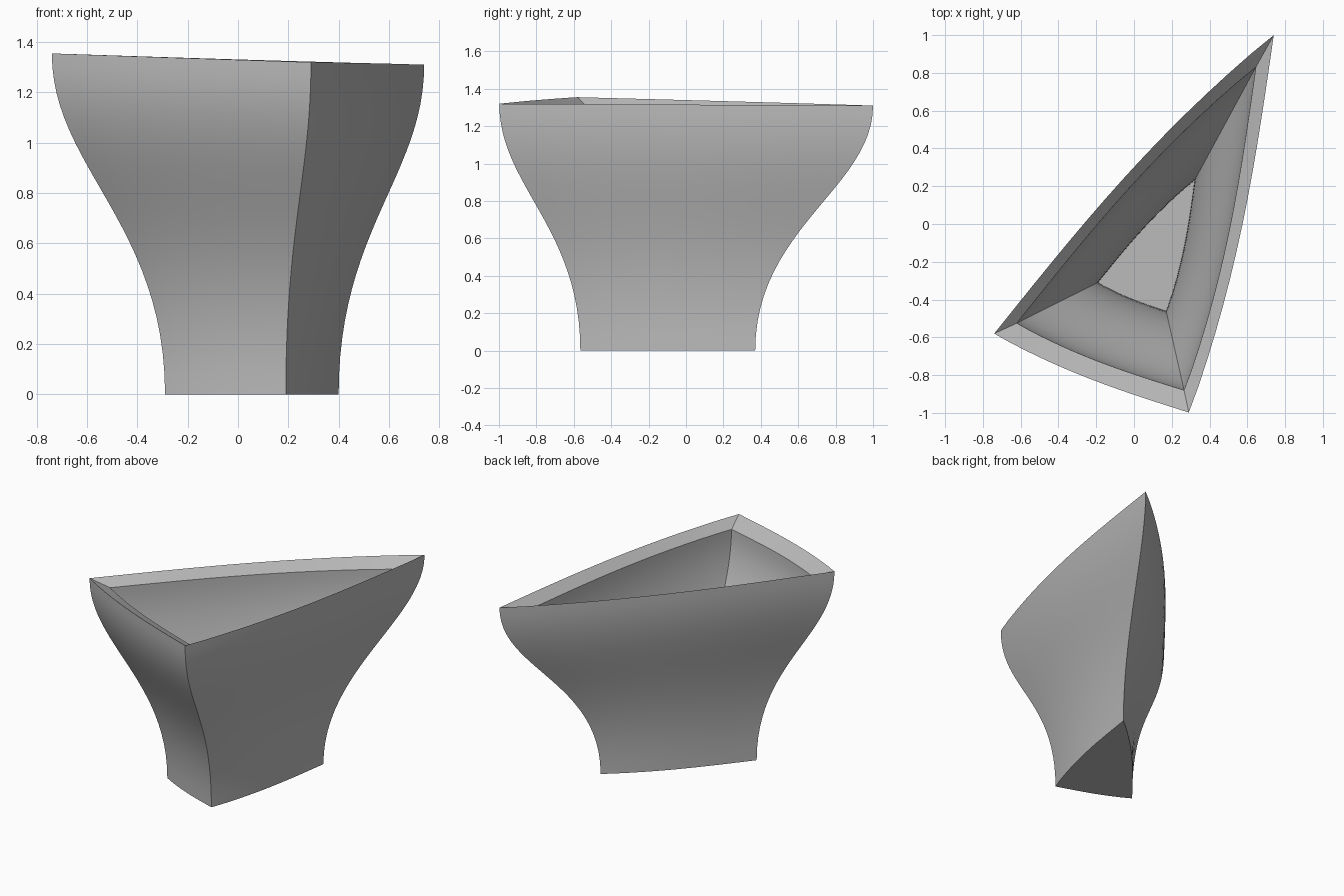
import bpy, bmesh, math
from mathutils import Vector

cube = bpy.data.objects.get("Cube")
if cube:
    bpy.data.objects.remove(cube, do_unlink=True)

SIDE = 14      # segments along each of the three sides
LEVELS = 24    # segments up the wall
BULGE = 0.029  # outward bow of a side, relative to its length

# Corner points: foot and rim triangles, outside and inside
OUTER_FOOT = [(-0.29, -0.365, 0), (0.19, -0.565, 0), (0.40, 0.37, 0)]
OUTER_RIM = [(-0.74, -0.58, 1.355), (0.29, -0.998, 1.32), (0.74, 1.0, 1.31)]
INNER_FOOT = [(-0.19, -0.31, 0.09), (0.17, -0.46, 0.09), (0.32, 0.23, 0.09)]
INNER_RIM = [(-0.62, -0.525, 1.30), (0.265, -0.88, 1.265), (0.645, 0.83, 1.25)]


def flare(low, high, s):
    """Point on an S-shaped wall profile, vertical at foot and rim."""
    low, high = Vector(low), Vector(high)
    out = s * s * (3 - 2 * s)
    rise = 1.5 * s * (1 - s) ** 2 + 2 * s * s * (1 - s) + s ** 3
    p = low.lerp(high, out)
    p.z = low.z + (high.z - low.z) * rise
    return p


def ring(bm, corners):
    """Triangle loop whose sides bow gently outward."""
    verts = []
    for i in range(3):
        a, b = corners[i], corners[(i + 1) % 3]
        d = b - a
        outward = Vector((d.y, -d.x, 0))
        for k in range(SIDE):
            t = k / SIDE
            bow = BULGE * math.sin(math.pi * t ** 0.85)
            verts.append(bm.verts.new(a + d * t + outward * bow))
    return verts


def wall(bm, foot, rim):
    return [ring(bm, [flare(f, r, j / LEVELS) for f, r in zip(foot, rim)])
            for j in range(LEVELS + 1)]


def bridge(bm, lower, upper):
    n = len(lower)
    for i in range(n):
        j = (i + 1) % n
        bm.faces.new((lower[i], lower[j], upper[j], upper[i]))


bm = bmesh.new()
outside = wall(bm, OUTER_FOOT, OUTER_RIM)
inside = wall(bm, INNER_FOOT, INNER_RIM)

# Outer wall, sloping lip and inner wall as one continuous skin
loops = outside + inside[::-1]
for lower, upper in zip(loops, loops[1:]):
    bridge(bm, lower, upper)
bm.faces.new(outside[0][::-1])  # underside
bm.faces.new(inside[0])         # inner floor

# Smooth walls, sharp corners and lip borders
for f in bm.faces:
    f.smooth = len(f.verts) == 4
for loop in (outside[0], outside[-1], inside[0], inside[-1]):
    for a, b in zip(loop, loop[1:] + loop[:1]):
        bm.edges.get((a, b)).smooth = False
for lower, upper in zip(loops, loops[1:]):
    for c in range(0, 3 * SIDE, SIDE):
        bm.edges.get((lower[c], upper[c])).smooth = False
bm.normal_update()

mesh = bpy.data.meshes.new("flared_vessel")
bm.to_mesh(mesh)
bm.free()
vessel = bpy.data.objects.new("flared_vessel", mesh)
bpy.context.collection.objects.link(vessel)

grey = bpy.data.materials.new("plain_grey")
grey.use_nodes = True
colour = (0.5, 0.5, 0.5, 1)
grey.diffuse_color = colour
grey.node_tree.nodes["Principled BSDF"].inputs["Base Color"].default_value = colour
mesh.materials.append(grey)
